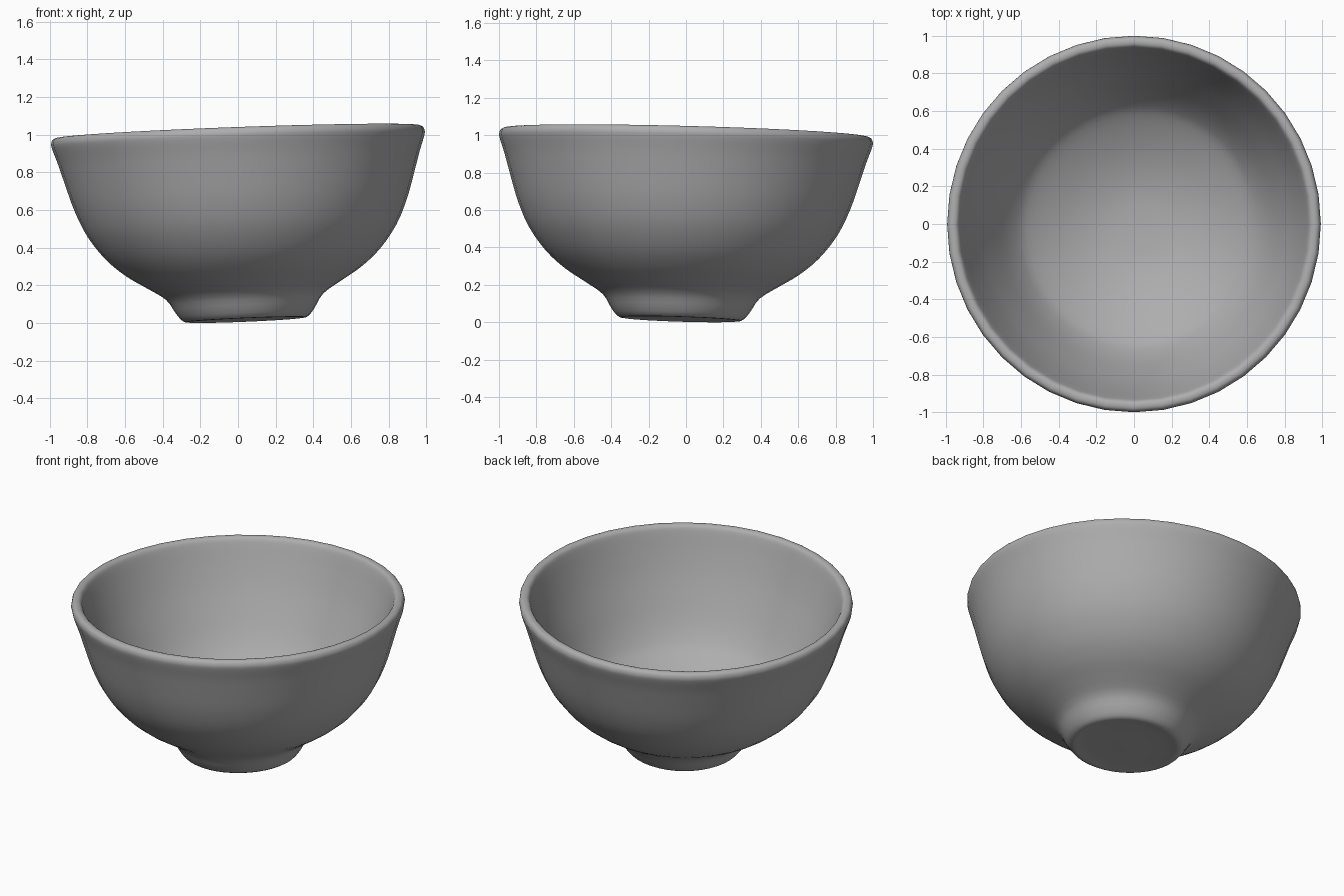
import bpy, bmesh, math
from mathutils import Vector

if "Cube" in bpy.data.objects:
    bpy.data.objects.remove(bpy.data.objects["Cube"])

SEGMENTS = 40

# Half profile (radius, height): foot underside, outer wall, rim, inner wall
profile = [(0, 0.005), (0.25, 0.005), (0.325, 0), (0.37, 0.045), (0.42, 0.12), (0.52, 0.185),
           (0.625, 0.25), (0.73, 0.34), (0.825, 0.465), (0.888, 0.60), (0.932, 0.735),
           (0.967, 0.85), (0.995, 0.93), (0.999, 0.96), (0.988, 0.982), (0.965, 0.988),
           (0.943, 0.978), (0.926, 0.94), (0.895, 0.85), (0.845, 0.72), (0.785, 0.59),
           (0.72, 0.465), (0.66, 0.375), (0.60, 0.315), (0.48, 0.245), (0.34, 0.185),
           (0.18, 0.145), (0, 0.135)]


def smooth_path(points, steps=3):
    """Catmull-Rom interpolation through the profile points."""
    p = [Vector(q) for q in [points[0]] + points + [points[-1]]]
    out = []
    for a, b, c, d in zip(p, p[1:], p[2:], p[3:]):
        for k in range(steps):
            t = k / steps
            out.append(0.5 * (2 * b + (c - a) * t + (2 * a - 5 * b + 4 * c - d) * t * t
                              + (3 * b - a - 3 * c + d) * t ** 3))
    return out + [p[-1]]


# Lathe the profile around the bowl axis
bm = bmesh.new()
verts = [bm.verts.new((0, r, h)) for r, h in smooth_path(profile)]
edges = [bm.edges.new(pair) for pair in zip(verts, verts[1:])]
bmesh.ops.spin(bm, geom=verts + edges, cent=(0, 0, 0), axis=(0, 0, 1),
               angle=math.tau, steps=SEGMENTS, use_duplicate=False)
bmesh.ops.remove_doubles(bm, verts=bm.verts, dist=0.0005)
bmesh.ops.recalc_face_normals(bm, faces=bm.faces)

# Very slightly oval, with a slight lean that is weaker at the rim
bmesh.ops.scale(bm, verts=bm.verts, vec=(0.993, 1, 1))
for v in bm.verts:
    v.co.z += v.co.z * (0.011 - 0.006 * v.co.x + 0.005 * v.co.y)
lean = Vector((0, 0, 1)).rotation_difference(Vector((-0.042, 0.031, 1)))
bmesh.ops.rotate(bm, verts=bm.verts, cent=(0, 0, 0), matrix=lean.to_matrix())

# Centre over the origin and rest on the ground
lo = Vector([min(v.co[i] for v in bm.verts) for i in range(3)])
hi = Vector([max(v.co[i] for v in bm.verts) for i in range(3)])
mid = (lo + hi) / 2
bmesh.ops.translate(bm, verts=bm.verts, vec=(-mid.x, -mid.y, -lo.z))

for f in bm.faces:
    f.smooth = True
mesh = bpy.data.meshes.new("bowl")
bm.to_mesh(mesh)
bm.free()
bowl = bpy.data.objects.new("bowl", mesh)
bpy.context.collection.objects.link(bowl)

# Mid-grey glaze
glaze = bpy.data.materials.new("grey_glaze")
glaze.diffuse_color = (0.42, 0.42, 0.42, 1)
glaze.use_nodes = True
glaze.node_tree.nodes["Principled BSDF"].inputs["Base Color"].default_value = glaze.diffuse_color
mesh.materials.append(glaze)
